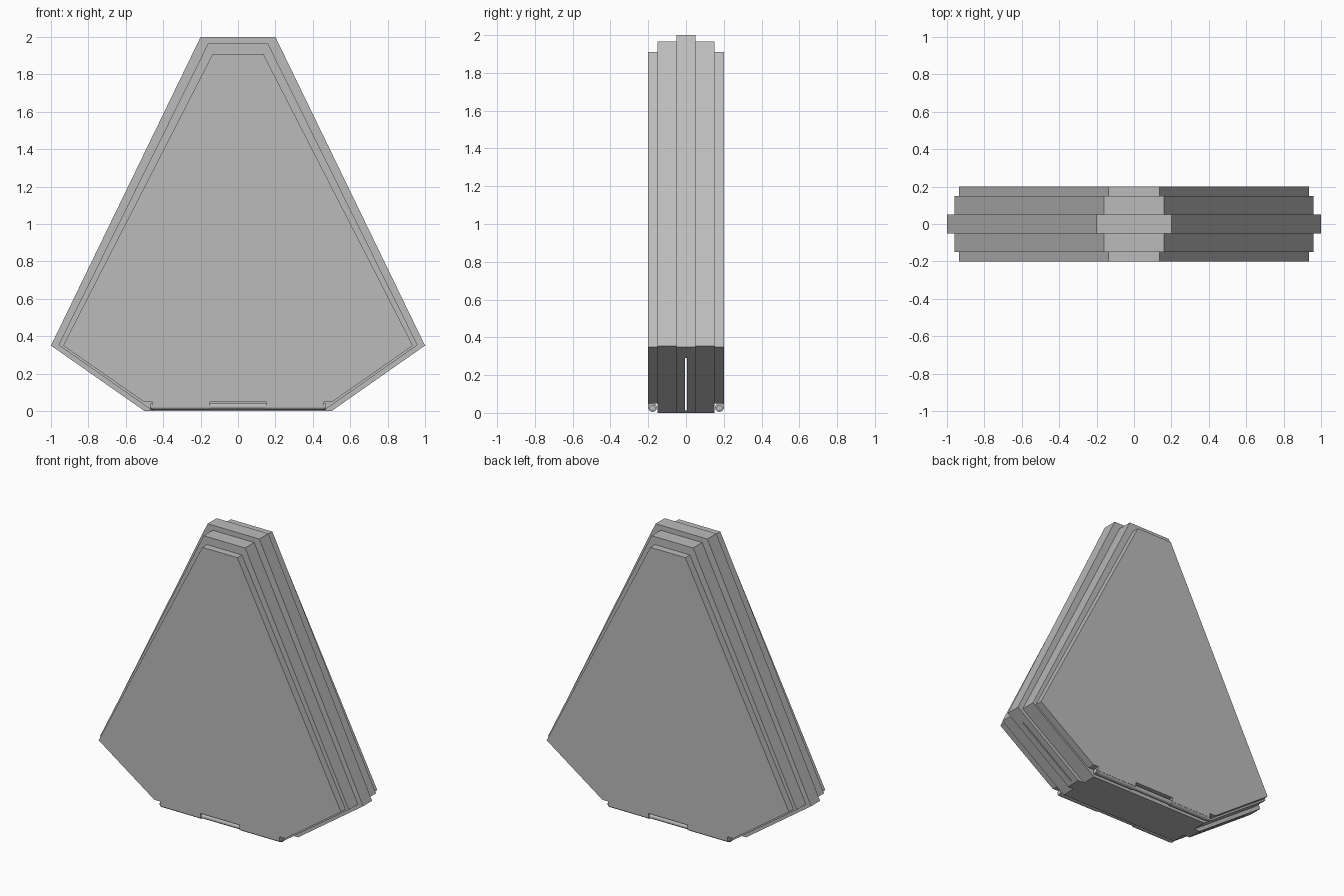
import bpy
import bmesh
import math

cube = bpy.data.objects.get("Cube")
if cube:
    bpy.data.objects.remove(cube, do_unlink=True)

# Single grey finish
grey = bpy.data.materials.new("Plain grey")
grey.use_nodes = True
colour = (0.5, 0.5, 0.5, 1)
grey.diffuse_color = colour
grey.node_tree.nodes["Principled BSDF"].inputs["Base Color"].default_value = colour


def add_object(name, bm):
    bmesh.ops.recalc_face_normals(bm, faces=bm.faces)
    mesh = bpy.data.meshes.new(name)
    bm.to_mesh(mesh)
    bm.free()
    obj = bpy.data.objects.new(name, mesh)
    bpy.context.collection.objects.link(obj)
    mesh.materials.append(grey)
    return obj


def layer(name, half_outline, y0, y1):
    """Extrude a left-right symmetrical outline along y."""
    outline = half_outline + [(-x, z) for x, z in reversed(half_outline)]
    bm = bmesh.new()
    face = bm.faces.new([bm.verts.new((x, y0, z)) for x, z in outline])
    new = bmesh.ops.extrude_face_region(bm, geom=[face])["geom"]
    bmesh.ops.translate(bm, vec=(0, y1 - y0, 0),
                        verts=[v for v in new if isinstance(v, bmesh.types.BMVert)])
    return add_object(name, bm)


def box(name, low, high):
    bm = bmesh.new()
    bmesh.ops.create_cube(bm, size=1)
    for v in bm.verts:
        v.co = [a + (b - a) * (c + 0.5) for a, b, c in zip(low, high, v.co)]
    return add_object(name, bm)


def rod(name, x0, x1, y, z, radius):
    bm = bmesh.new()
    bmesh.ops.create_cone(bm, cap_ends=True, segments=20,
                          radius1=radius, radius2=radius, depth=x1 - x0)
    for v in bm.verts:
        v.co = ((x0 + x1) / 2 + v.co.z, y + v.co.x, z + v.co.y)
    obj = add_object(name, bm)
    for p in obj.data.polygons:
        p.use_smooth = len(p.vertices) == 4
    obj.data.set_sharp_from_angle(angle=math.radians(40))
    return obj


# Stepped body, widest in the middle
core = layer("core_layer", [(0.2, 2), (1, 0.35), (0.5, 0)], -0.05, 0.05)

# Narrow slot running sideways through the core
cutter = box("slot_cutter", (-1.2, -0.004, 0.012), (1.2, 0.004, 0.29))
cutter.hide_render = True
cutter.hide_viewport = True
cut = core.modifiers.new("Slot", 'BOOLEAN')
cut.operation = 'DIFFERENCE'
cut.object = cutter

for side, s in (("front", -1), ("back", 1)):
    layer(side + "_middle_layer", [(0.16, 1.965), (0.96, 0.353), (0.455, 0)],
          s * 0.05, s * 0.15)
    layer(side + "_cover", [(0.135, 1.91), (0.935, 0.35), (0.505, 0.05)],
          s * 0.15, s * 0.2)

    # Hinge along the lower edge: pin, plus rolled flaps either side of the gap
    rod(side + "_hinge_pin", -0.47, 0.47, s * 0.177, 0.025, 0.016)
    for hand, x0, x1 in (("right", -0.46, -0.15), ("left", 0.15, 0.46)):
        rod(f"{side}_{hand}_hinge_knuckle", x0, x1, s * 0.177, 0.028, 0.023)
        box(f"{side}_{hand}_hinge_flap", (x0, s * 0.195 - 0.005, 0.02),
            (x1, s * 0.195 + 0.005, 0.05))
